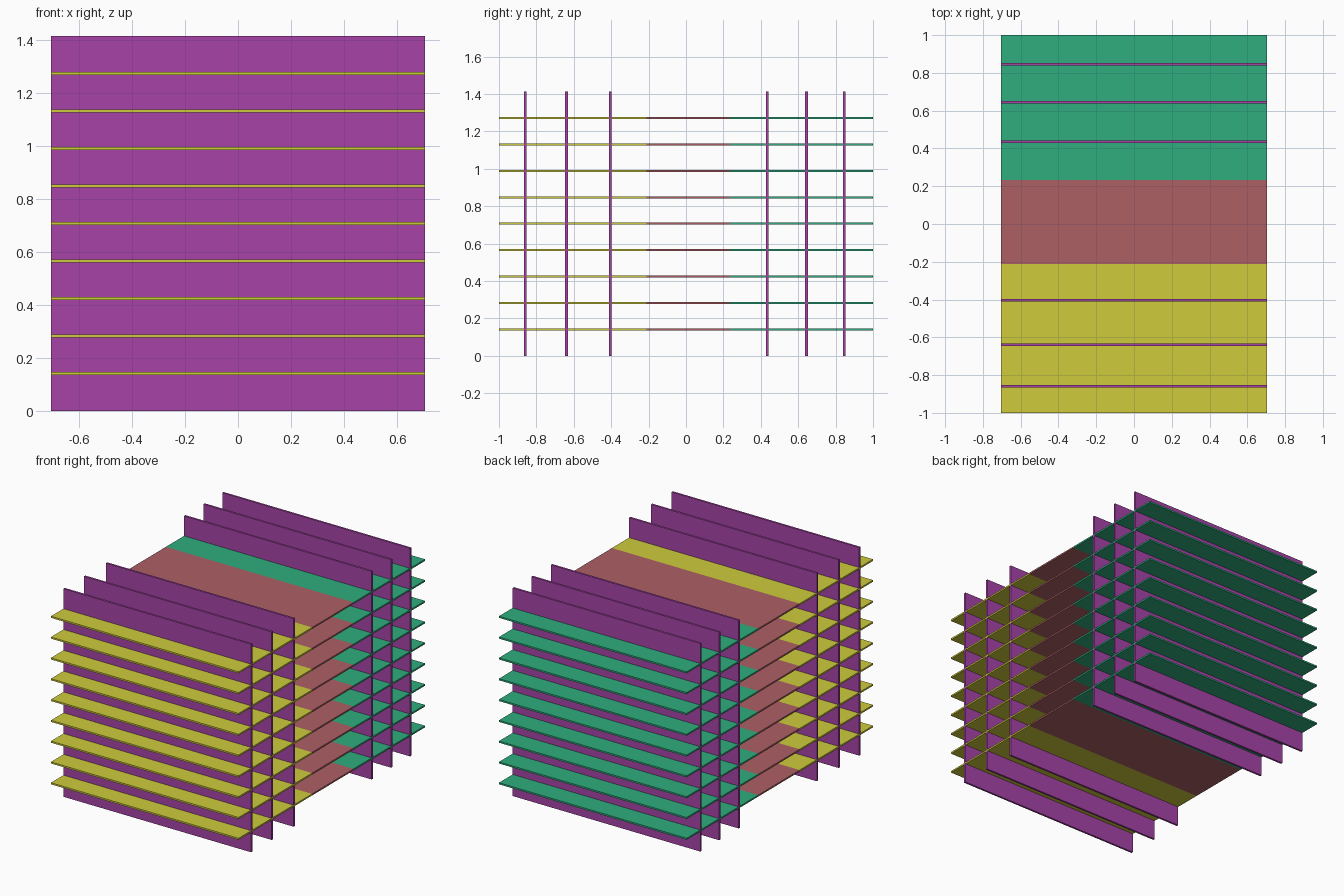
import bpy

if "Cube" in bpy.data.objects:
    bpy.data.objects.remove(bpy.data.objects["Cube"])

WIDTH, HEIGHT = 1.41, 1.413
PLATE_T, SHELF_T = 0.014, 0.011


def material(name, rgb):
    m = bpy.data.materials.new(name)
    m.diffuse_color = (*rgb, 1)
    m.use_nodes = True
    m.node_tree.nodes["Principled BSDF"].inputs["Base Color"].default_value = m.diffuse_color
    return m


def box(name, y0, y1, z0, z1, mat):
    bpy.ops.mesh.primitive_cube_add(size=1, location=(0, (y0 + y1) / 2, (z0 + z1) / 2))
    ob = bpy.context.object
    ob.name = name
    ob.scale = (WIDTH, y1 - y0, z1 - z0)
    bpy.ops.object.transform_apply(location=False, rotation=False, scale=True)
    ob.data.materials.append(mat)


purple = material("purple", (0.39, 0.056, 0.39))
yellow = material("yellow", (0.62, 0.60, 0.045))
red = material("red", (0.42, 0.117, 0.13))
green = material("green", (0.028, 0.42, 0.21))

# Upright plates, three towards each end
for i, y in enumerate((-0.859, -0.639, -0.404, 0.435, 0.644, 0.846), 1):
    box(f"upright_plate_{i}", y - PLATE_T / 2, y + PLATE_T / 2, 0, HEIGHT, purple)

# Nine evenly spaced shelves, each in front, middle and back sections
sections = (("front", -1, -0.212, yellow),
            ("middle", -0.212, 0.233, red),
            ("back", 0.233, 1, green))
for k in range(1, 10):
    z = HEIGHT * k / 10
    for label, y0, y1, mat in sections:
        box(f"{label}_shelf_{k}", y0, y1, z - SHELF_T / 2, z + SHELF_T / 2, mat)
